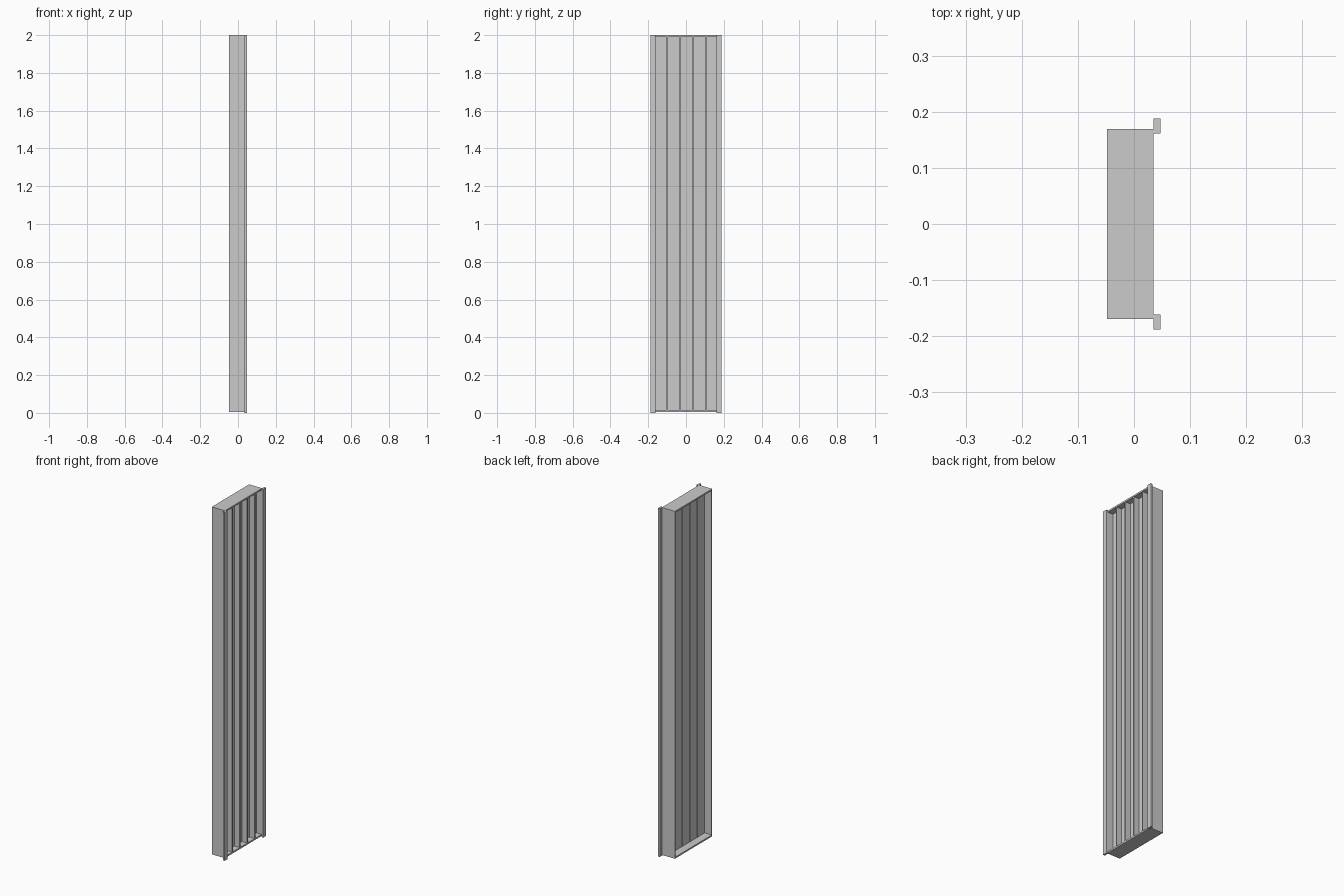
import bpy
import bmesh
from mathutils import Matrix

if "Cube" in bpy.data.objects:
    bpy.data.objects.remove(bpy.data.objects["Cube"])


def box(name, x, y, z):
    """Axis-aligned box given as (min, max) ranges."""
    bm = bmesh.new()
    size = [r[1] - r[0] for r in (x, y, z)]
    mid = [(r[1] + r[0]) / 2 for r in (x, y, z)]
    bmesh.ops.create_cube(bm, size=1, matrix=Matrix.Diagonal((*size, 1)))
    mesh = bpy.data.meshes.new(name)
    bm.to_mesh(mesh)
    bm.free()
    ob = bpy.data.objects.new(name, mesh)
    ob.location = mid
    bpy.context.collection.objects.link(ob)
    return ob


BACK, FRONT = -0.048, 0.035
HALF_W, WALL = 0.169, 0.004
BOTTOM, TOP = 0.005, 2.0
BOARD = 0.009
INNER = HALF_W - WALL

# Side walls and front mounting flanges
for side, s in (("left", -1), ("right", 1)):
    box(f"{side}_wall", (BACK, FRONT),
        sorted((s * INNER, s * HALF_W)), (BOTTOM, TOP))
    box(f"{side}_flange", (FRONT, 0.047),
        sorted((s * 0.161, s * 0.188)), (0, TOP))

# Top and bottom boards of the frame
box("bottom_board", (BACK, FRONT), (-INNER, INNER), (BOTTOM, BOTTOM + BOARD))
box("top_board", (BACK, FRONT), (-INNER, INNER), (TOP - BOARD, TOP))

# Recessed panel, open in front and behind
inside = (BOTTOM + BOARD, TOP - BOARD)
box("recessed_panel", (-0.003, 0.001), (-INNER, INNER), inside)

# Upright ribs dividing the front into five channels
for i in range(4):
    y = (i - 1.5) * 0.068 + 0.003
    box(f"rib_{i + 1}", (-0.005, FRONT - 0.001), (y - 0.003, y + 0.003), inside)
